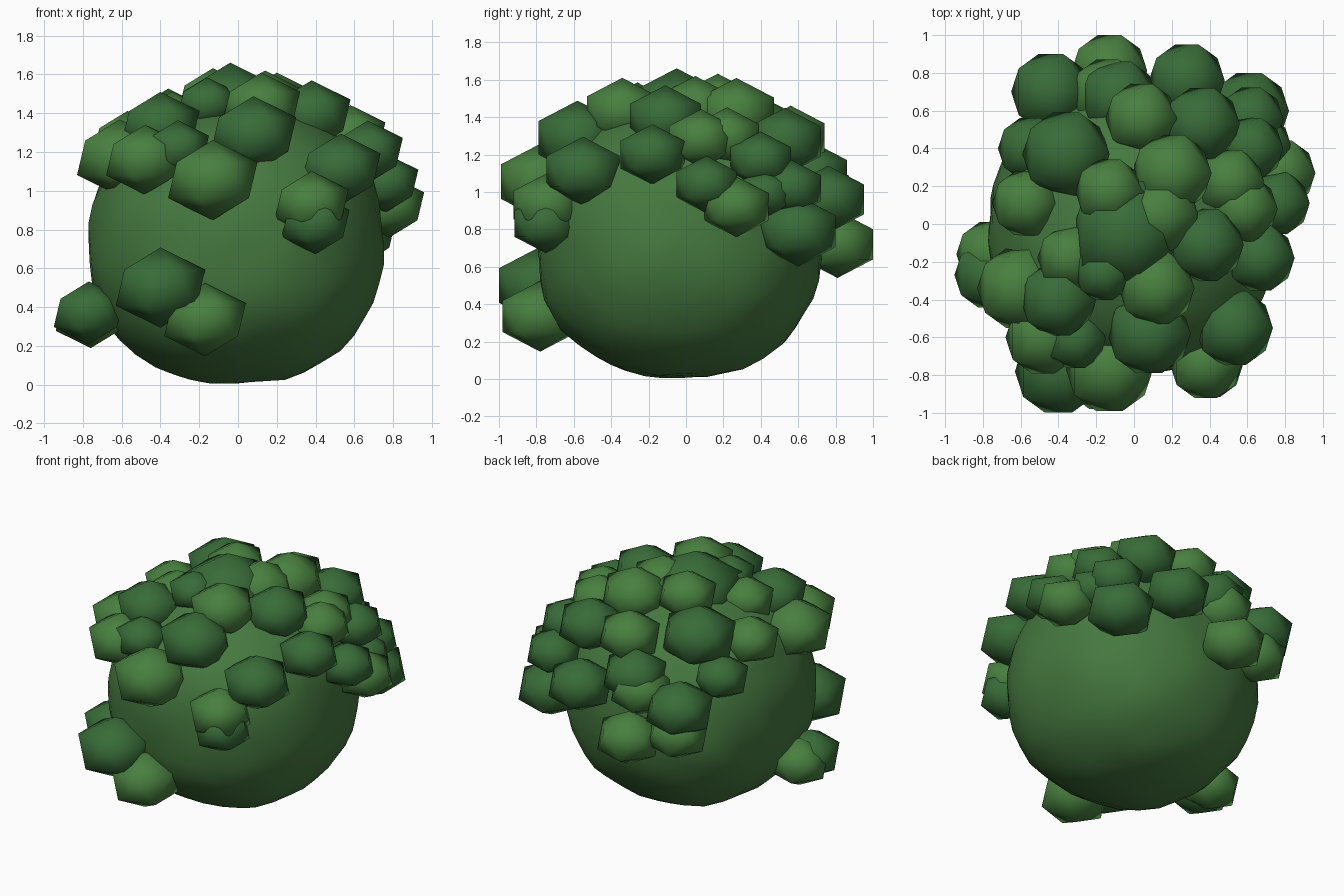
import bpy
from mathutils import Vector, noise


def material(name, rgb):
    m = bpy.data.materials.new(name)
    m.diffuse_color = (*rgb, 1)
    return m


CORE = material("core_green", (0.06, 0.19, 0.05))
DARK = material("dark_leaf", (0.04, 0.15, 0.04))
LIGHT = material("light_leaf", (0.065, 0.215, 0.05))


def ball(name, loc, scale, subdivisions, mat):
    bpy.ops.mesh.primitive_ico_sphere_add(subdivisions=subdivisions, radius=1)
    o = bpy.context.object
    o.name = name
    for v in o.data.vertices:
        v.co = Vector(a * b for a, b in zip(v.co, scale))
    o.location = loc
    o.data.materials.append(mat)
    o.data.polygons.foreach_set("use_smooth", [True] * len(o.data.polygons))
    return o


# Bush core: a slightly boxy, lumpy sphere
core = ball("bush_core", (-0.01, -0.035, 0.725), (1, 1, 1), 4, CORE)
P = 2.25
for v in core.data.vertices:
    n = v.co.normalized()
    r = sum(abs(c) ** P for c in n) ** (-1 / P)
    r *= 1 + 0.025 * noise.noise(n * 4)
    v.co = Vector((n.x * r * 0.76, n.y * r * 0.76, n.z * r * 0.72))

# Leaf clumps: x, y, z, half width
dark = [
    (-0.40, -0.78, 0.50, 0.23), (-0.77, -0.27, 0.37, 0.18),
    (-0.31, -0.61, 1.22, 0.16), (-0.40, -0.40, 1.33, 0.20),
    (0.08, -0.58, 1.29, 0.22), (-0.16, -0.26, 1.45, 0.15),
    (0.53, -0.55, 1.11, 0.205), (0.40, -0.75, 0.83, 0.175),
    (0.38, -0.11, 1.39, 0.20), (0.67, -0.18, 1.20, 0.18),
    (0.76, 0.11, 1.04, 0.17), (-0.04, -0.05, 1.40, 0.29),
    (-0.36, 0.37, 1.32, 0.23), (-0.55, 0.40, 1.10, 0.17),
    (-0.44, 0.70, 0.96, 0.21), (0.28, 0.76, 0.96, 0.20),
    (0.62, 0.40, 1.17, 0.17), (0.62, 0.56, 1.02, 0.17),
    (0.61, 0.60, 0.79, 0.21), (-0.08, 0.67, 1.09, 0.20),
    (0.36, 0.53, 1.27, 0.20), (0.68, 0.42, 0.99, 0.15),
]
light = [
    (-0.13, -0.77, 1.055, 0.23), (-0.17, -0.78, 0.335, 0.21),
    (-0.48, -0.60, 1.16, 0.20), (-0.61, -0.34, 1.17, 0.22),
    (0.38, -0.74, 0.93, 0.19), (0.12, -0.34, 1.43, 0.20),
    (0.78, 0.27, 0.92, 0.18), (0.58, 0.08, 1.28, 0.18),
    (0.51, 0.22, 1.29, 0.18), (0.20, 0.27, 1.42, 0.21),
    (-0.13, 0.17, 1.47, 0.18), (0.14, 0.05, 1.44, 0.20),
    (-0.34, -0.18, 1.36, 0.17), (-0.57, 0.11, 1.25, 0.18),
    (-0.42, 0.69, 0.78, 0.19), (-0.13, 0.81, 0.72, 0.20),
    (0.04, 0.56, 1.29, 0.19), (-0.76, -0.16, 0.35, 0.18),
    (-0.14, 0.69, 1.01, 0.19),
]
for name, clumps, mat in (("dark_clump", dark, DARK), ("light_clump", light, LIGHT)):
    for x, y, z, w in clumps:
        ball(name, (x, y, z), (w * 1.12, w * 1.12, w * 0.9), 1, mat)
